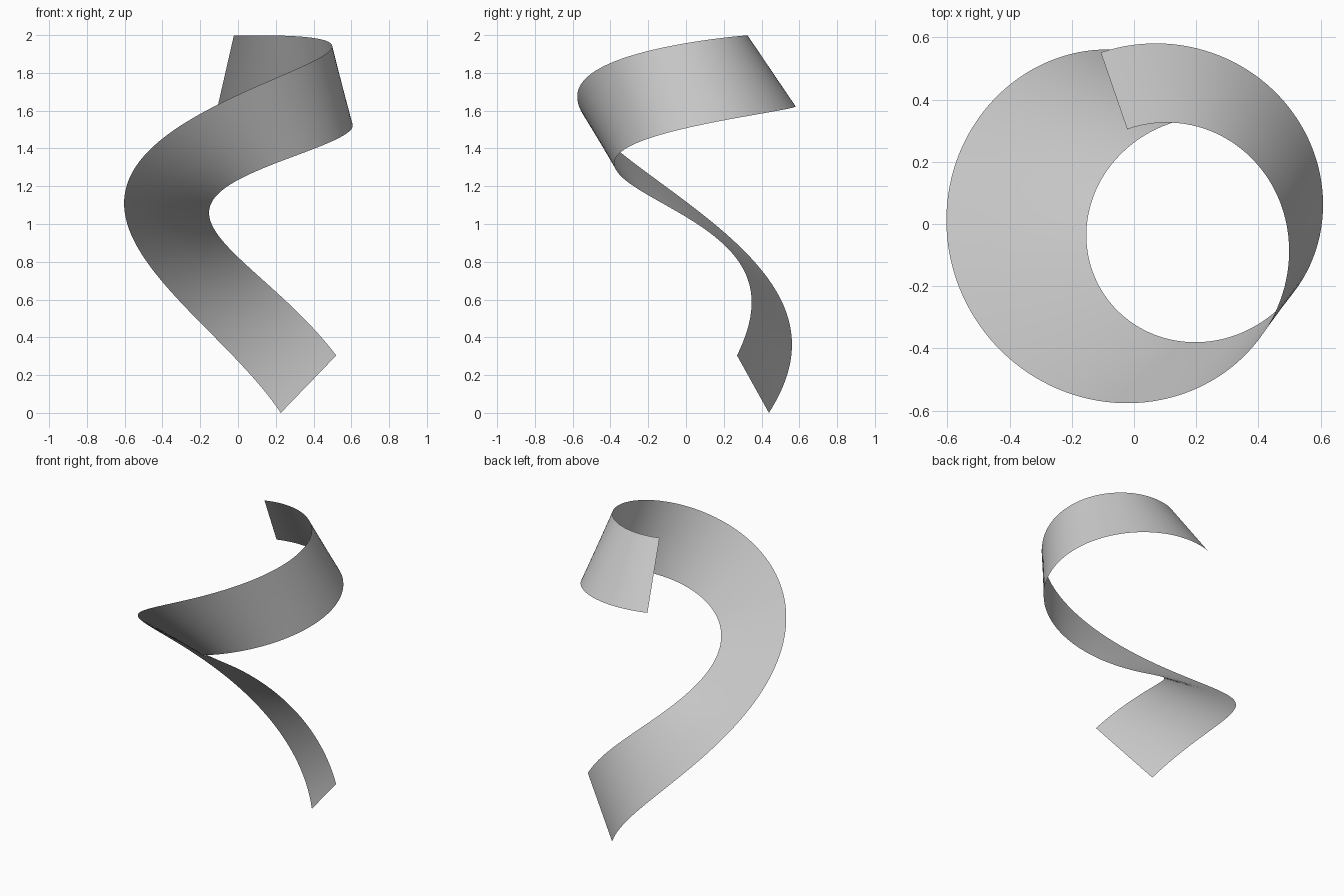
import bpy, bmesh
from math import sin, cos, radians, sqrt
from mathutils import Vector

if "Cube" in bpy.data.objects:
    bpy.data.objects.remove(bpy.data.objects["Cube"])

STEPS, ACROSS = 160, 4
RADIUS, HALF_WIDTH = 0.465, 0.2275
CENTRE = Vector((0.087, -0.012, 0.0))
START, SWEEP = radians(52), radians(417)
Z0, RISE, RISE_POW = 0.152, 1.66, 2.25          # climb eases out toward the top
ROLL0, ROLL, ROLL_POW = radians(-96), radians(221), 1.75  # ribbon twist


def section(t):
    """Centre point and half-width vector of the ribbon at t in 0..1."""
    a = START + SWEEP * t
    radial = Vector((cos(a), sin(a), 0))
    around = Vector((-sin(a), cos(a), 0))
    point = CENTRE + radial * RADIUS
    point.z = Z0 + RISE * (1 - (1 - t) ** RISE_POW)
    slope = RISE * RISE_POW * (1 - t) ** (RISE_POW - 1) / SWEEP / RADIUS
    binormal = (Vector((0, 0, 1)) - around * slope) / sqrt(1 + slope * slope)
    roll = ROLL0 + ROLL * (1 - (1 - t) ** ROLL_POW)
    return point, (radial * cos(roll) + binormal * sin(roll)) * HALF_WIDTH


# Twisted ribbon: a straight strip swept along an easing helix
bm = bmesh.new()
rows = []
for i in range(STEPS + 1):
    p, h = section(i / STEPS)
    rows.append([bm.verts.new(p + h * (2 * j / ACROSS - 1)) for j in range(ACROSS + 1)])
for r0, r1 in zip(rows, rows[1:]):
    for j in range(ACROSS):
        bm.faces.new((r0[j], r1[j], r1[j + 1], r0[j + 1])).smooth = True

mesh = bpy.data.meshes.new("spiral_ribbon")
bm.to_mesh(mesh)
bm.free()
ribbon = bpy.data.objects.new("spiral_ribbon", mesh)
bpy.context.collection.objects.link(ribbon)
